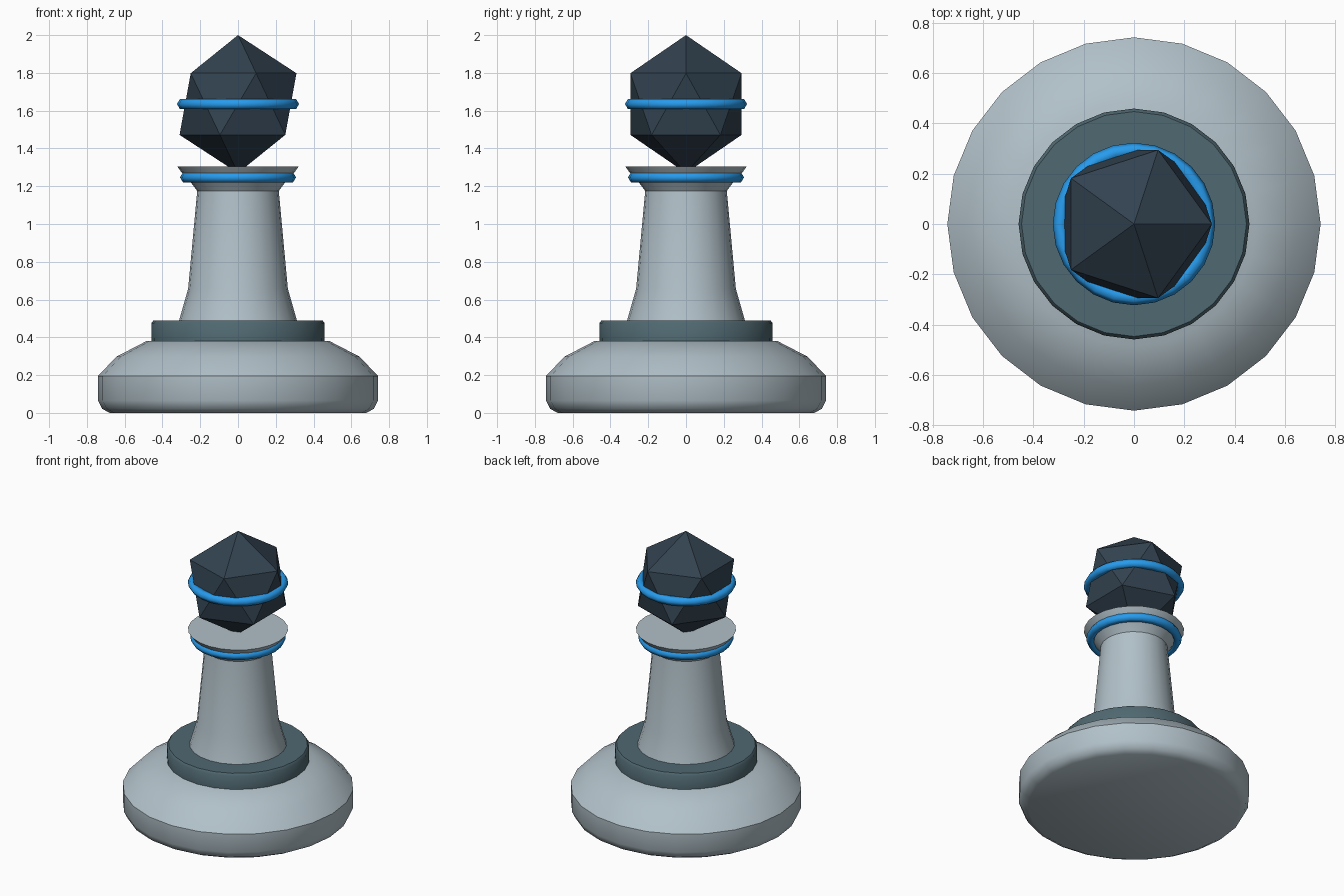
import bpy, bmesh, math

if "Cube" in bpy.data.objects:
    bpy.data.objects.remove(bpy.data.objects["Cube"])

SEGMENTS = 24


def material(name, rgb):
    mat = bpy.data.materials.new(name)
    mat.diffuse_color = (*rgb, 1)
    mat.use_nodes = True
    mat.node_tree.nodes["Principled BSDF"].inputs["Base Color"].default_value = mat.diffuse_color
    return mat


def smooth(obj, angle):
    bpy.ops.object.select_all(action='DESELECT')
    obj.select_set(True)
    bpy.context.view_layer.objects.active = obj
    bpy.ops.object.shade_smooth_by_angle(angle=math.radians(angle))


def lathe(name, profile, mat, angle=40):
    """Spin (radius, z) points, listed bottom to top, and cap both ends."""
    bm = bmesh.new()
    rings = []
    for r, z in profile:
        rings.append([bm.verts.new((r * math.cos(2 * math.pi * i / SEGMENTS),
                                    r * math.sin(2 * math.pi * i / SEGMENTS), z))
                      for i in range(SEGMENTS)])
    for low, high in zip(rings, rings[1:]):
        for i in range(SEGMENTS):
            j = (i + 1) % SEGMENTS
            bm.faces.new((low[i], low[j], high[j], high[i]))
    bm.faces.new(rings[0][::-1])
    bm.faces.new(rings[-1])
    mesh = bpy.data.meshes.new(name)
    bm.to_mesh(mesh)
    bm.free()
    obj = bpy.data.objects.new(name, mesh)
    bpy.context.collection.objects.link(obj)
    mesh.materials.append(mat)
    smooth(obj, angle)
    return obj


def ring(name, z, radius, thickness, mat):
    bpy.ops.mesh.primitive_torus_add(major_segments=SEGMENTS, minor_segments=6,
                                     major_radius=radius, minor_radius=thickness,
                                     location=(0, 0, z))
    obj = bpy.context.object
    obj.name = name
    obj.data.materials.append(mat)
    smooth(obj, 65)
    return obj


stone = material("pale_stone", (0.44, 0.53, 0.58))
slate = material("slate", (0.08, 0.14, 0.165))
dark = material("dark_crystal", (0.032, 0.055, 0.08))
blue = material("bright_blue", (0.02, 0.33, 0.85))

# Wide rounded foot
lathe("base", [(0.68, 0), (0.72, 0.022), (0.742, 0.066), (0.742, 0.195),
               (0.643, 0.298), (0.485, 0.38)], stone)

# Flat collar on top of the foot
lathe("collar", [(0.457, 0.375), (0.459, 0.475), (0.447, 0.49)], slate, 50)

# Tapered stem with flared cup
lathe("stem", [(0.313, 0.485), (0.264, 0.657), (0.216, 1.175),
               (0.25, 1.22), (0.30, 1.275), (0.322, 1.305)], stone)

# Blue rings around the cup and the crystal
ring("neck_ring", 1.247, 0.277, 0.03, blue)
ring("crystal_ring", 1.635, 0.293, 0.03, blue)

# Faceted crystal head
bpy.ops.mesh.primitive_ico_sphere_add(subdivisions=1, radius=1, location=(0, 0, 1.635))
crystal = bpy.context.object
crystal.name = "crystal"
crystal.scale = (0.346, 0.346, 0.365)
crystal.data.materials.append(dark)
